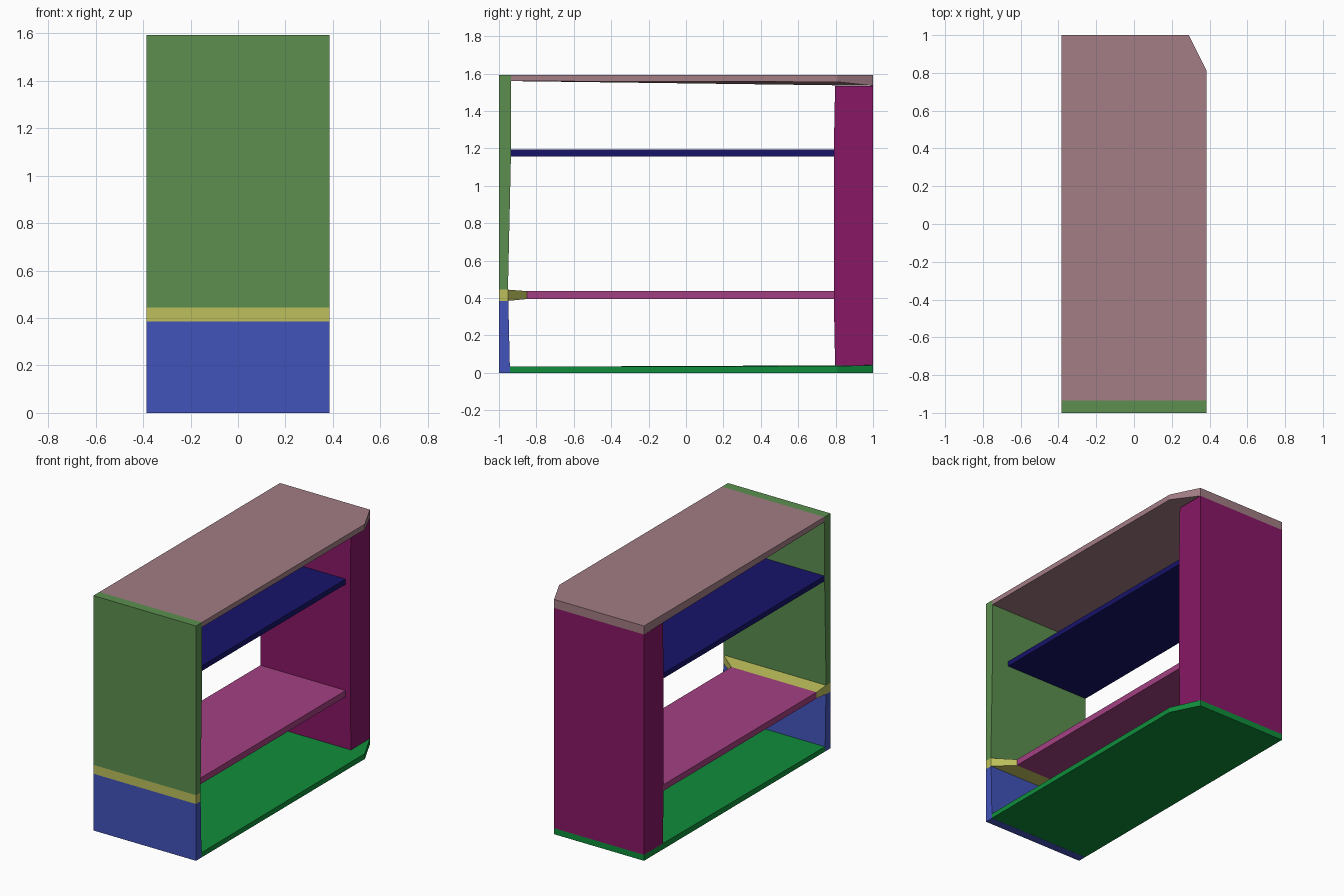
import bpy, bmesh

if "Cube" in bpy.data.objects:
    bpy.data.objects.remove(bpy.data.objects["Cube"])

XL, XR = -0.385, 0.385      # outer sides
SH = 0.255                  # right edge of the set-back shelves


def linear(c):
    """Display value 0-255 to linear diffuse value."""
    c = c / 255
    return c / 12.92 if c < 0.04045 else ((c + 0.055) / 1.055) ** 2.4


def loft(name, color, ring_a, ring_b):
    """Solid between two matching polygon rings."""
    bm = bmesh.new()
    a = [bm.verts.new(p) for p in ring_a]
    b = [bm.verts.new(p) for p in ring_b]
    bm.faces.new(a)
    bm.faces.new(b)
    n = len(a)
    for i in range(n):
        j = (i + 1) % n
        bm.faces.new((a[i], a[j], b[j], b[i]))
    bmesh.ops.recalc_face_normals(bm, faces=bm.faces)
    me = bpy.data.meshes.new(name)
    bm.to_mesh(me)
    bm.free()
    ob = bpy.data.objects.new(name, me)
    bpy.context.collection.objects.link(ob)
    mat = bpy.data.materials.new(name + "_paint")
    mat.diffuse_color = (*map(linear, color), 1)
    mat.use_nodes = True
    mat.node_tree.nodes["Principled BSDF"].inputs["Base Color"].default_value = mat.diffuse_color
    me.materials.append(mat)
    return ob


def side_profile(name, color, pts, x0=XL, x1=XR):
    """Extrude a (y, z) profile across x."""
    return loft(name, color, [(x0, y, z) for y, z in pts],
                [(x1, y, z) for y, z in pts])


def box(name, color, x1, y0, y1, z0, z1):
    return side_profile(name, color, [(y0, z0), (y1, z0), (y1, z1), (y0, z1)], XL, x1)


def plan_slab(name, color, y0, outer_z, inner_z):
    """Horizontal slab with the clipped back right corner."""
    plan = [(XL, y0), (XR, y0), (XR, 0.81), (0.29, 1), (XL, 1)]
    return loft(name, color, [(x, y, outer_z) for x, y in plan],
                [(x, y, z) for (x, y), z in zip(plan, inner_z)])


# Top and bottom slabs, inner faces slightly sloped
plan_slab("top_panel", (162, 125, 133), -0.935, 1.593, [1.56, 1.56, 1.556, 1.535, 1.535])
plan_slab("bottom_panel", (16, 141, 59), -0.94, 0, [0.033, 0.033, 0.036, 0.041, 0.041])

# Thick back block
side_profile("back_block", (136, 23, 101),
             [(0.797, 0.04), (1, 0.04), (1, 1.535), (0.797, 1.535), (0.79, 1.18), (0.79, 0.41)],
             XL, 0.29)

# Front panels with tapered thickness
side_profile("front_upper_panel", (92, 143, 80),
             [(-1, 0.445), (-0.952, 0.445), (-0.936, 1.16), (-0.935, 1.593), (-1, 1.593)])
side_profile("front_lower_panel", (66, 84, 187),
             [(-1, 0), (-0.941, 0), (-0.95, 0.385), (-1, 0.385)])

# Joint between the front panels, narrowing into the lower shelf
YELLOW = (189, 192, 92)
side_profile("front_joint", YELLOW,
             [(-1, 0.385), (-0.952, 0.385), (-0.952, 0.445), (-1, 0.445)])
loft("shelf_joint", YELLOW,
     [(XL, -0.952, 0.385), (XR, -0.952, 0.385), (XR, -0.952, 0.445), (XL, -0.952, 0.445)],
     [(XL, -0.85, 0.395), (SH, -0.85, 0.395), (SH, -0.85, 0.437), (XL, -0.85, 0.437)])

# Shelves
box("lower_shelf", (163, 64, 130), SH, -0.85, 0.795, 0.395, 0.437)
box("upper_shelf", (23, 19, 106), SH, -0.936, 0.795, 1.158, 1.193)
